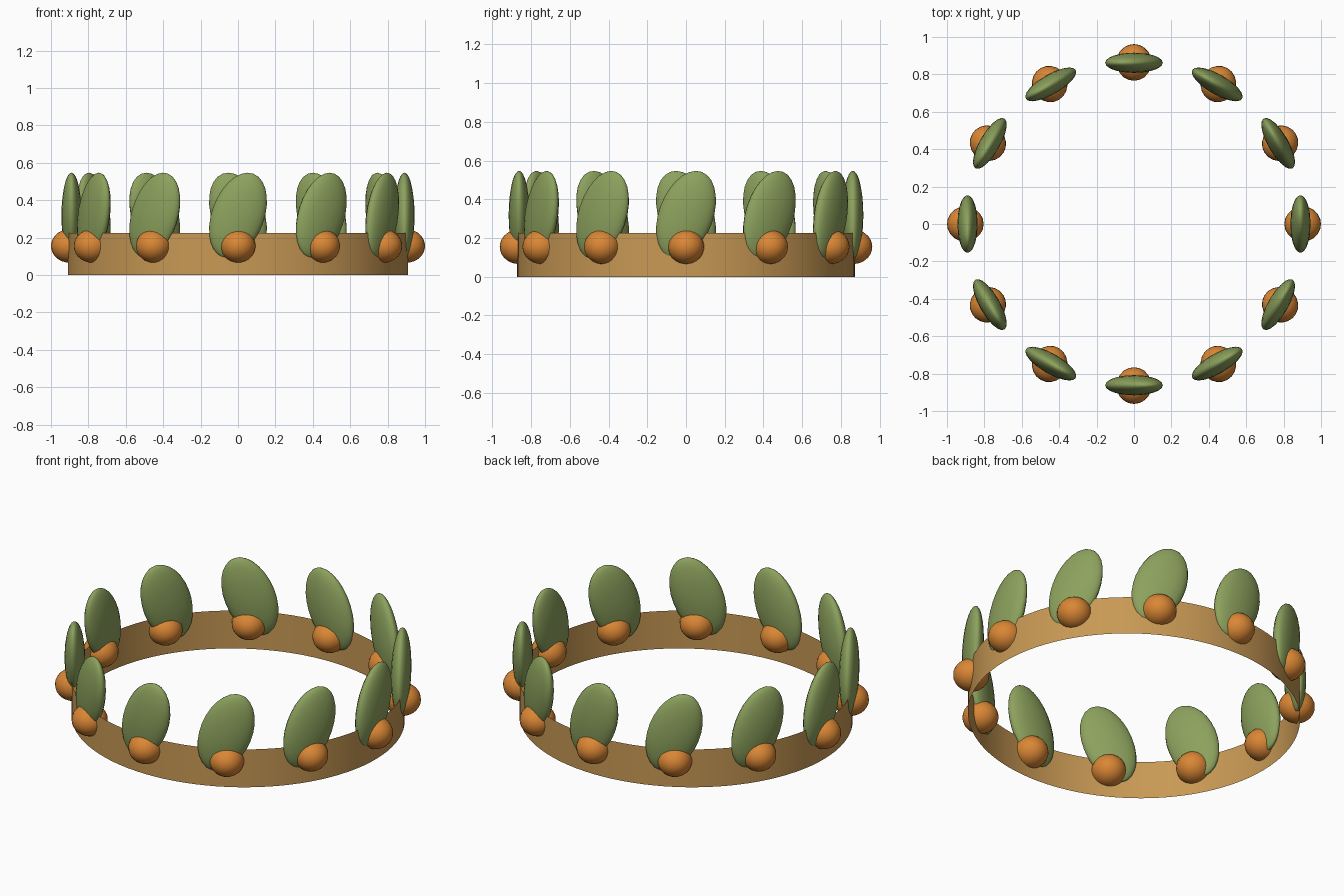
import bpy
import math

cube = bpy.data.objects.get("Cube")
if cube:
    bpy.data.objects.remove(cube, do_unlink=True)


def make_material(name, rgb):
    mat = bpy.data.materials.new(name)
    mat.use_nodes = True
    mat.diffuse_color = (*rgb, 1)
    mat.node_tree.nodes["Principled BSDF"].inputs["Base Color"].default_value = (*rgb, 1)
    return mat


GOLD = make_material("tan gold", (0.58, 0.32, 0.09))
GREEN = make_material("leaf green", (0.265, 0.36, 0.11))
ORANGE = make_material("berry orange", (0.70, 0.24, 0.035))


def finish(name, mat):
    obj = bpy.context.object
    obj.name = name
    obj.data.materials.append(mat)
    bpy.ops.object.shade_smooth()
    return obj


def ellipsoid(name, mat, location, radii, rotation, segments, rings):
    bpy.ops.mesh.primitive_uv_sphere_add(
        segments=segments, ring_count=rings, location=location, rotation=rotation)
    obj = finish(name, mat)
    obj.scale = radii
    return obj


# Thin open band, slightly oval
HEIGHT = 0.225
bpy.ops.mesh.primitive_cylinder_add(
    vertices=96, radius=1, depth=HEIGHT, end_fill_type='NOTHING',
    location=(0, 0, HEIGHT / 2))
band = finish("band", GOLD)
band.scale = (0.91, 0.872, 1)

# Twelve leaf and berry pairs spaced around the band
COUNT = 12
LEAN = math.radians(20)
for i in range(COUNT):
    angle = math.tau * i / COUNT
    turn = angle - math.pi / 2
    c, s = math.cos(angle), math.sin(angle)
    # Flat oval leaf leaning sideways along the band
    ellipsoid(f"leaf_{i + 1}", GREEN, (0.89 * c, 0.862 * s, 0.318),
              (0.14, 0.054, 0.238), (0, -LEAN, turn), 20, 14)
    # Berry half sunk through the band
    ellipsoid(f"berry_{i + 1}", ORANGE, (0.902 * c, 0.864 * s, 0.155),
              (0.094, 0.098, 0.089), (0, 0, turn), 20, 14)
